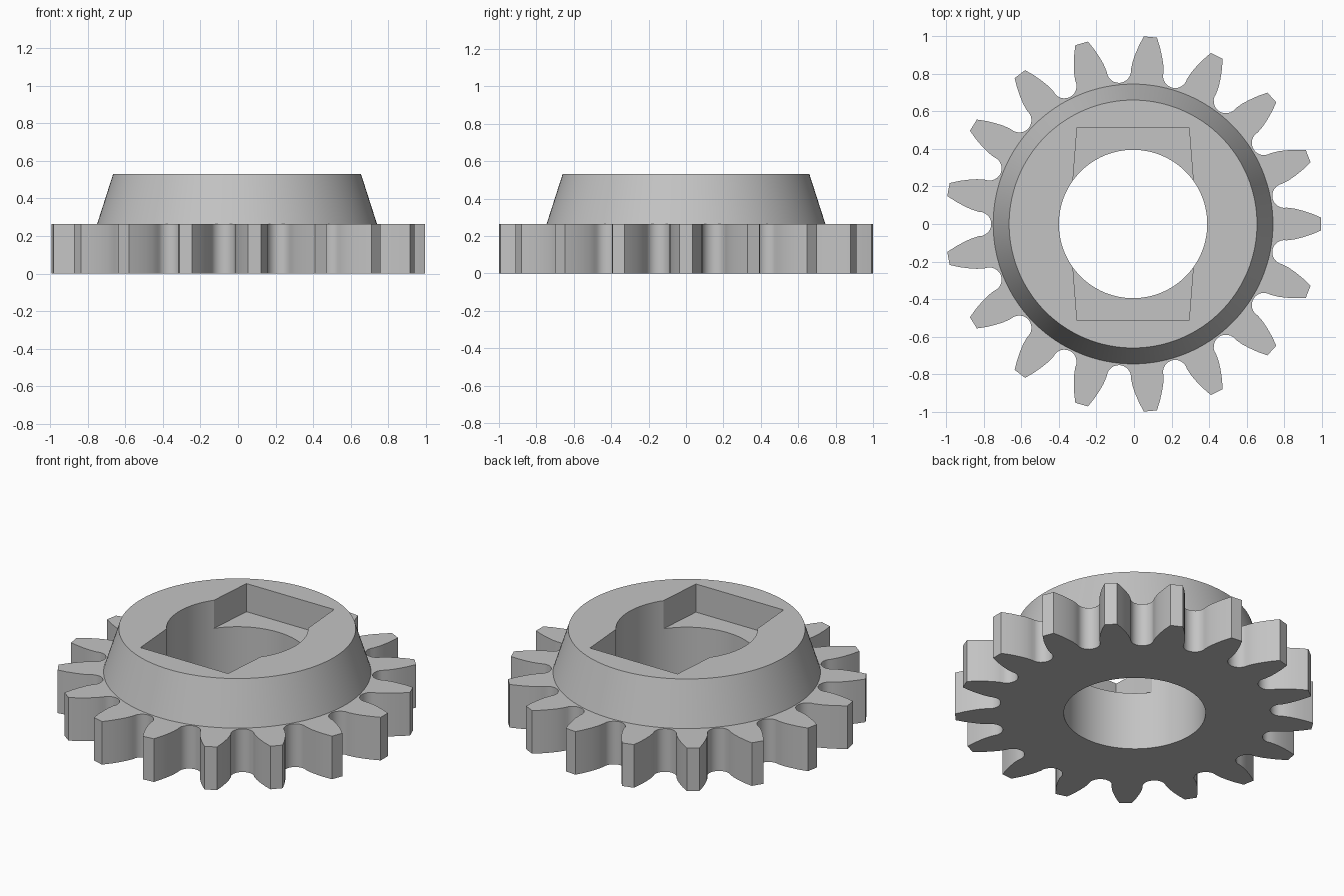
import bpy, bmesh, math
from mathutils import Matrix, Vector

TEETH = 17
PITCH = 2 * math.pi / TEETH
CENTRE_X = -0.005
GEAR_TOP, HUB_TOP, SLOT_FLOOR = 0.265, 0.53, 0.357

if "Cube" in bpy.data.objects:
    bpy.data.objects.remove(bpy.data.objects["Cube"])

grey = bpy.data.materials.new("steel_grey")
grey.use_nodes = True
colour = (0.55, 0.55, 0.55, 1)
grey.diffuse_color = colour
grey.node_tree.nodes["Principled BSDF"].inputs["Base Color"].default_value = colour


def prism(name, outline, z0, z1, top_scale=1.0):
    """Closed solid from a flat outline, optionally tapered."""
    bm = bmesh.new()
    low = [bm.verts.new((x, y, z0)) for x, y in outline]
    high = [bm.verts.new((x * top_scale, y * top_scale, z1)) for x, y in outline]
    bm.faces.new(low[::-1])
    bm.faces.new(high)
    n = len(low)
    for i in range(n):
        j = (i + 1) % n
        bm.faces.new((low[i], low[j], high[j], high[i]))
    mesh = bpy.data.meshes.new(name)
    bm.to_mesh(mesh)
    bm.free()
    obj = bpy.data.objects.new(name, mesh)
    bpy.context.collection.objects.link(obj)
    mesh.materials.append(grey)
    return obj


def circle(radius, sides=128):
    return [(radius * math.cos(2 * math.pi * i / sides),
             radius * math.sin(2 * math.pi * i / sides)) for i in range(sides)]


def combine(target, tool, operation):
    """Apply a boolean and discard the tool."""
    tool.hide_render = True
    bpy.context.view_layer.objects.active = target
    mod = target.modifiers.new(operation, "BOOLEAN")
    mod.operation, mod.object, mod.solver = operation, tool, "EXACT"
    bpy.ops.object.modifier_apply(modifier=mod.name)
    bpy.data.objects.remove(tool)


# One tooth: curved flanks, flat tip, then the round root after it
flank = [(0.82, 0.087), (0.86, 0.082), (0.90, 0.072), (0.95, 0.056), (1.0, 0.035)]
tooth = [Vector((r, -w)) for r, w in flank] + [Vector((r, w)) for r, w in flank[::-1]]
ROOT_R, STEPS = 0.065, 12
for i in range(1, STEPS):
    a = -math.pi / 2 - math.pi * i / STEPS
    p = Vector((0.82 + ROOT_R * math.cos(a), ROOT_R * math.sin(a)))
    tooth.append(Matrix.Rotation(PITCH / 2, 2) @ p)

outline = []
for k in range(TEETH):
    turn = Matrix.Rotation(k * PITCH, 2)
    outline += [tuple(turn @ p) for p in tooth]

# Toothed ring with tapered hub on top
gear = prism("gear", outline, 0, GEAR_TOP)
hub = prism("hub", circle(0.745), GEAR_TOP, HUB_TOP, 0.66 / 0.745)
combine(gear, hub, "UNION")

# Round bore and the dovetailed key slots across it
combine(gear, prism("bore_cutter", circle(0.395), -0.1, 0.7), "DIFFERENCE")
slot = [(0.298, -0.515), (0.32, -0.235), (0.32, 0.235), (0.298, 0.515),
        (-0.298, 0.515), (-0.32, 0.235), (-0.32, -0.235), (-0.298, -0.515)]
combine(gear, prism("slot_cutter", slot, SLOT_FLOOR, 0.7), "DIFFERENCE")

gear.location.x = CENTRE_X
bpy.ops.object.select_all(action="DESELECT")
gear.select_set(True)
bpy.context.view_layer.objects.active = gear
bpy.ops.object.shade_smooth_by_angle(angle=math.radians(30))
